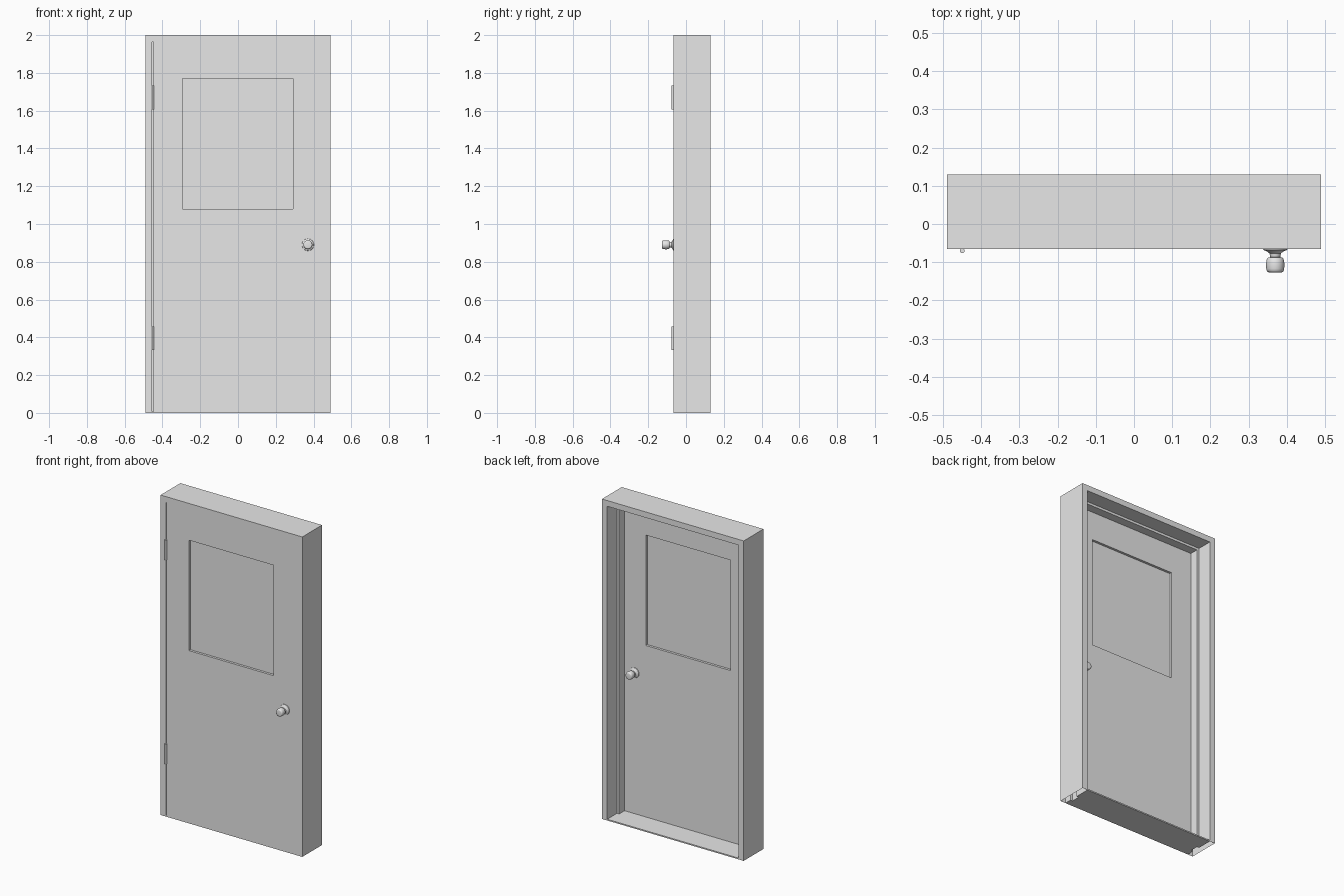
import bpy, bmesh, math
from mathutils import Matrix, Vector

if "Cube" in bpy.data.objects:
    bpy.data.objects.remove(bpy.data.objects["Cube"], do_unlink=True)

grey = bpy.data.materials.new("light grey")
grey.use_nodes = True
grey.diffuse_color = (0.8, 0.8, 0.8, 1)
grey.node_tree.nodes["Principled BSDF"].inputs["Base Color"].default_value = (0.8, 0.8, 0.8, 1)

HALF_W, HEIGHT = 0.49, 2.0
FRONT, DOOR_BACK, STOP_BACK, BACK = -0.065, -0.02, 0.034, 0.13
JAMB, STOP = 0.036, 0.051
SILL = 0.008


def finish(name, bm, smooth=False):
    bmesh.ops.recalc_face_normals(bm, faces=bm.faces)
    mesh = bpy.data.meshes.new(name)
    bm.to_mesh(mesh)
    bm.free()
    mesh.materials.append(grey)
    obj = bpy.data.objects.new(name, mesh)
    bpy.context.collection.objects.link(obj)
    if smooth:
        bpy.ops.object.select_all(action='DESELECT')
        obj.select_set(True)
        bpy.context.view_layer.objects.active = obj
        bpy.ops.object.shade_smooth_by_angle(angle=math.radians(35))
    return obj


def loft(bm, rings, close_rings, close_path):
    """Join rows of points with quads."""
    rows = [[bm.verts.new(p) for p in r] for r in rings]
    n, m = len(rows), len(rows[0])
    for i in range(n if close_path else n - 1):
        a, b = rows[i], rows[(i + 1) % n]
        for j in range(m if close_rings else m - 1):
            k = (j + 1) % m
            bm.faces.new((a[j], a[k], b[k], b[j]))


def box(name, x0, x1, y0, y1, z0, z1):
    bm = bmesh.new()
    size = Matrix.Diagonal((x1 - x0, y1 - y0, z1 - z0, 1))
    centre = Matrix.Translation(((x0 + x1) / 2, (y0 + y1) / 2, (z0 + z1) / 2))
    bmesh.ops.create_cube(bm, size=1, matrix=centre @ size)
    return finish(name, bm)


# Hollow frame: stepped section (inward offset, depth) mitred round three sides
section = [(0, FRONT), (JAMB, FRONT), (JAMB, DOOR_BACK), (STOP, DOOR_BACK),
           (STOP, STOP_BACK), (JAMB, STOP_BACK), (JAMB, BACK), (0, BACK)]
bm = bmesh.new()
loft(bm, [[(s * (HALF_W - u), y, HEIGHT - u if top else 0) for u, y in section]
          for s, top in ((-1, False), (-1, True), (1, True), (1, False))], True, False)
finish("door_frame", bm)

# Threshold fitted between the jambs and round the stops
half = [(HALF_W - u, y) for u, y in section[1:-1]]
outline = half + [(-x, y) for x, y in reversed(half)]
bm = bmesh.new()
base = bm.faces.new([bm.verts.new((x, y, 0)) for x, y in outline])
new = bmesh.ops.extrude_face_region(bm, geom=[base])["geom"]
bmesh.ops.translate(bm, vec=(0, 0, SILL), verts=[g for g in new if isinstance(g, bmesh.types.BMVert)])
if base.is_valid is False or len(bm.faces) == len(outline) + 1:
    bottom = [v for v in bm.verts if v.co.z < SILL / 2]
    bmesh.ops.contextual_create(bm, geom=bottom)
finish("threshold", bm)

# Door leaf with a window opening and a hinge-side gap
def rectangle(x0, x1, z0, z1, y):
    return [(x0, y, z0), (x1, y, z0), (x1, y, z1), (x0, y, z1)]


outer = (-HALF_W + JAMB + 0.006, HALF_W - JAMB, SILL, HEIGHT - JAMB)
hole = (-0.295, 0.292, 1.08, 1.77)
bm = bmesh.new()
loft(bm, [rectangle(*outer, FRONT), rectangle(*hole, FRONT),
          rectangle(*hole, DOOR_BACK), rectangle(*outer, DOOR_BACK)], True, True)
finish("door_leaf", bm)
box("window_pane", hole[0], hole[1], -0.05, -0.035, hole[2], hole[3])

# Knobs turned about the y axis, one on each face of the door
knob_profile = [(0, 0), (0.032, 0), (0.031, 0.003), (0.021, 0.007), (0.015, 0.012),
                (0.013, 0.022), (0.019, 0.023), (0.022, 0.027), (0.024, 0.038),
                (0.0235, 0.052), (0.022, 0.058), (0.019, 0.061), (0.017, 0.0615), (0, 0.0615)]
for name, y, way in (("front_knob", FRONT, -1), ("back_knob", DOOR_BACK, 1)):
    bm = bmesh.new()
    pts = [bm.verts.new((0.37 + r, y + way * d, 0.89)) for r, d in knob_profile]
    edges = [bm.edges.new(pair) for pair in zip(pts, pts[1:])]
    bmesh.ops.spin(bm, geom=pts + edges, cent=(0.37, y, 0.89), axis=(0, 1, 0),
                   angle=math.tau, steps=28)
    bmesh.ops.remove_doubles(bm, verts=bm.verts, dist=0.0001)
    finish(name, bm, smooth=True)

# Hinge barrels
for name, z in (("lower_hinge", 0.395), ("upper_hinge", 1.67)):
    bm = bmesh.new()
    bmesh.ops.create_cone(bm, cap_ends=True, segments=16, radius1=0.0065, radius2=0.0065,
                          depth=0.125, matrix=Matrix.Translation((-0.45, -0.07, z)))
    finish(name, bm, smooth=True)
